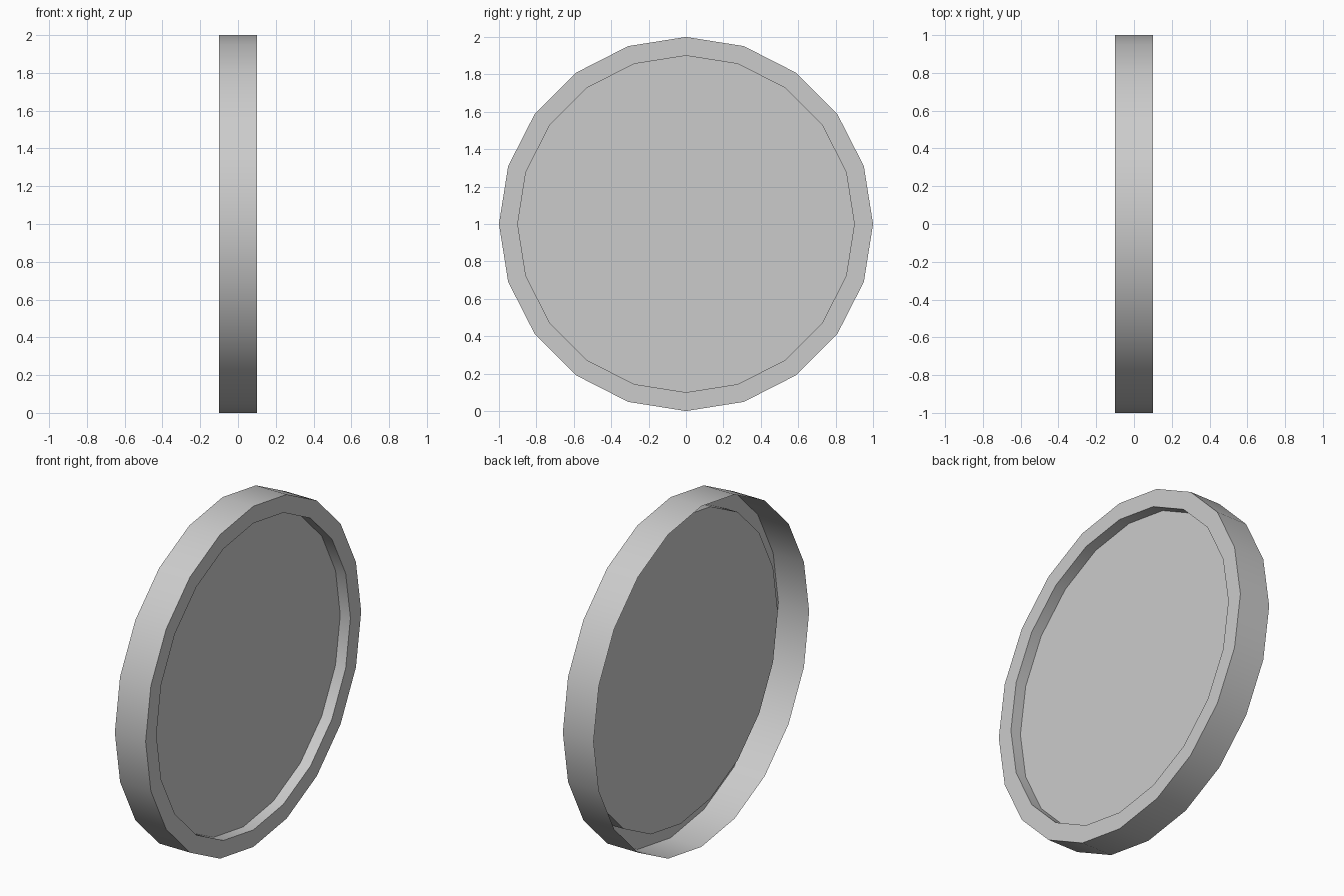
import bpy, bmesh
from math import cos, sin, pi

if "Cube" in bpy.data.objects:
    bpy.data.objects.remove(bpy.data.objects["Cube"])

SIDES = 20
# (x, radius) profile: open back edge, outer wall, front rim, recess wall
PROFILE = [(-0.1, 1.0), (0.1, 1.0), (0.1, 0.9), (0.034, 0.9)]

bm = bmesh.new()


def ring(x, r):
    return [bm.verts.new((x, r * cos(2 * pi * i / SIDES), 1 + r * sin(2 * pi * i / SIDES)))
            for i in range(SIDES)]


# Lid shell, open at the back
rings = [ring(x, r) for x, r in PROFILE]
for a, b in zip(rings, rings[1:]):
    for i in range(SIDES):
        j = (i + 1) % SIDES
        bm.faces.new((a[i], a[j], b[j], b[i]))

# Recessed disc, facing +x
bm.faces.new(rings[-1])

mesh = bpy.data.meshes.new("round_lid")
bm.to_mesh(mesh)
bm.free()
lid = bpy.data.objects.new("round_lid", mesh)
bpy.context.collection.objects.link(lid)

# Smooth walls with sharp rims
bpy.context.view_layer.objects.active = lid
lid.select_set(True)
bpy.ops.object.shade_smooth_by_angle(angle=pi / 6)
